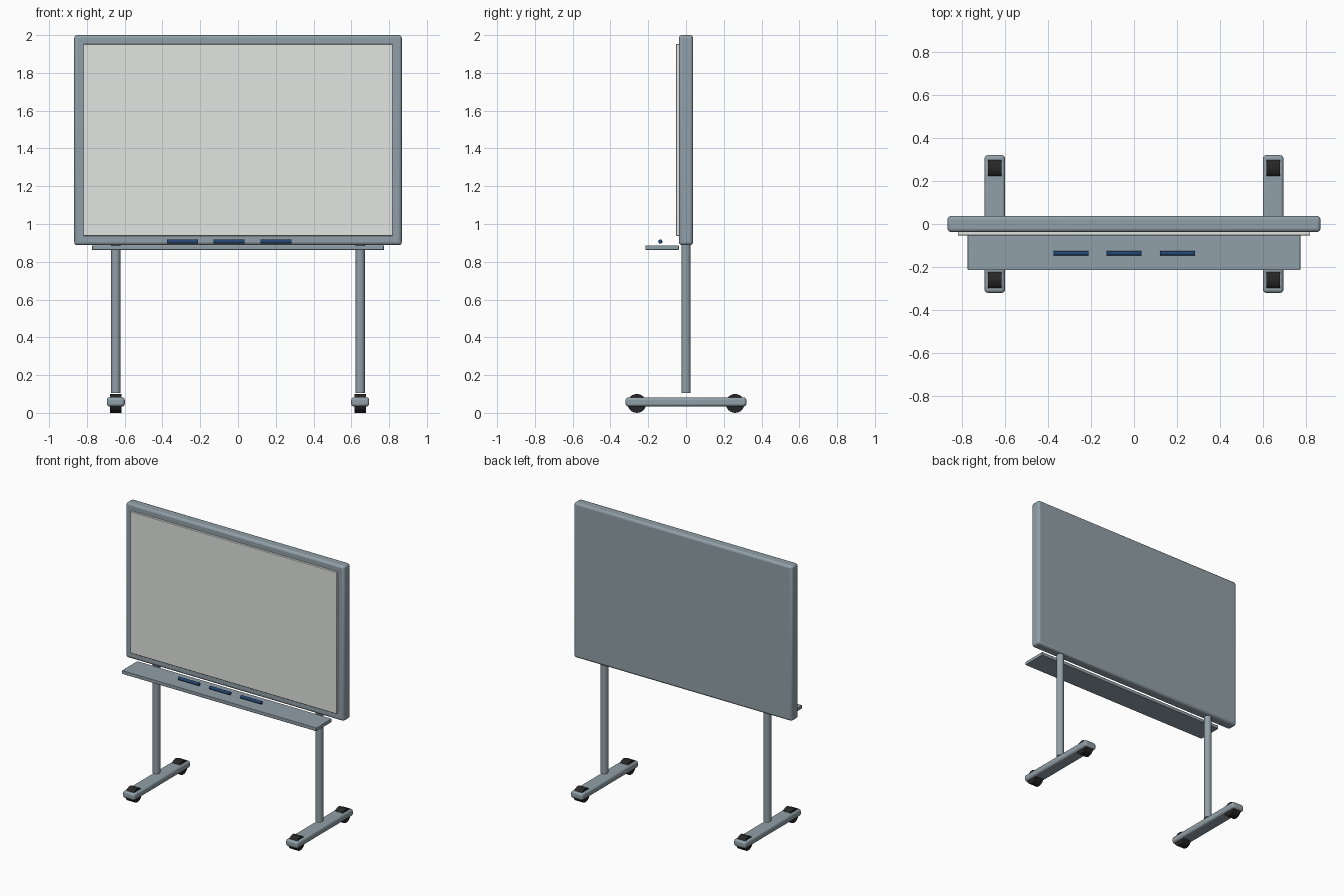
import bpy, math

if "Cube" in bpy.data.objects:
    bpy.data.objects.remove(bpy.data.objects["Cube"])


def material(name, srgb):
    lin = [((c / 255 + 0.055) / 1.055) ** 2.4 for c in srgb]
    m = bpy.data.materials.new(name)
    m.diffuse_color = (*lin, 1)
    m.use_nodes = True
    m.node_tree.nodes["Principled BSDF"].inputs["Base Color"].default_value = m.diffuse_color
    return m


steel = material("steel grey", (145, 160, 168))
white = material("board white", (225, 229, 225))
rubber = material("black rubber", (38, 38, 38))
blue = material("marker blue", (36, 70, 115))


def finish(name, mat, bevel, segments=3):
    ob = bpy.context.object
    ob.name = name
    ob.data.materials.append(mat)
    bpy.ops.object.transform_apply(location=False, rotation=True, scale=True)
    if bevel:
        mod = ob.modifiers.new("bevel", 'BEVEL')
        mod.width = bevel
        mod.segments = segments
        mod.limit_method = 'ANGLE'
        mod.angle_limit = math.radians(50)
    bpy.ops.object.shade_smooth_by_angle(angle=math.radians(35))
    return ob


def box(name, lo, hi, mat, bevel):
    bpy.ops.mesh.primitive_cube_add(size=1, location=[(a + b) / 2 for a, b in zip(lo, hi)])
    bpy.context.object.scale = [b - a for a, b in zip(lo, hi)]
    return finish(name, mat, bevel)


def rod(name, centre, radius, length, mat, along_x=False, bevel=0):
    bpy.ops.mesh.primitive_cylinder_add(vertices=24, radius=radius, depth=length, location=centre,
                                        rotation=(0, math.pi / 2 if along_x else 0, 0))
    return finish(name, mat, bevel)


# Board frame and writing surface
box("board_frame", (-0.867, -0.0375, 0.888), (0.867, 0.0375, 2.0), steel, 0.016)
box("writing_surface", (-0.819, -0.053, 0.937), (0.819, -0.03, 1.953), white, 0.004)

# Marker tray and markers
box("marker_tray", (-0.773, -0.215, 0.862), (0.773, -0.038, 0.887), steel, 0.004)
for i, x in enumerate((-0.293, -0.047, 0.202)):
    rod(f"marker_{i + 1}", (x, -0.136, 0.907), 0.011, 0.164, blue, along_x=True)

# Legs, feet and wheels on both sides
for side, s in (("left", -1), ("right", 1)):
    x = 0.647 * s
    rod(f"{side}_post", (x, 0, 0.504), 0.025, 0.80, steel)
    box(f"{side}_foot", (x - 0.0475, -0.32, 0.034), (x + 0.0475, 0.32, 0.082), steel, 0.014)
    for end, y in (("front", -0.26), ("back", 0.26)):
        rod(f"{side}_{end}_wheel", (x, y, 0.05), 0.05, 0.062, rubber, along_x=True)
